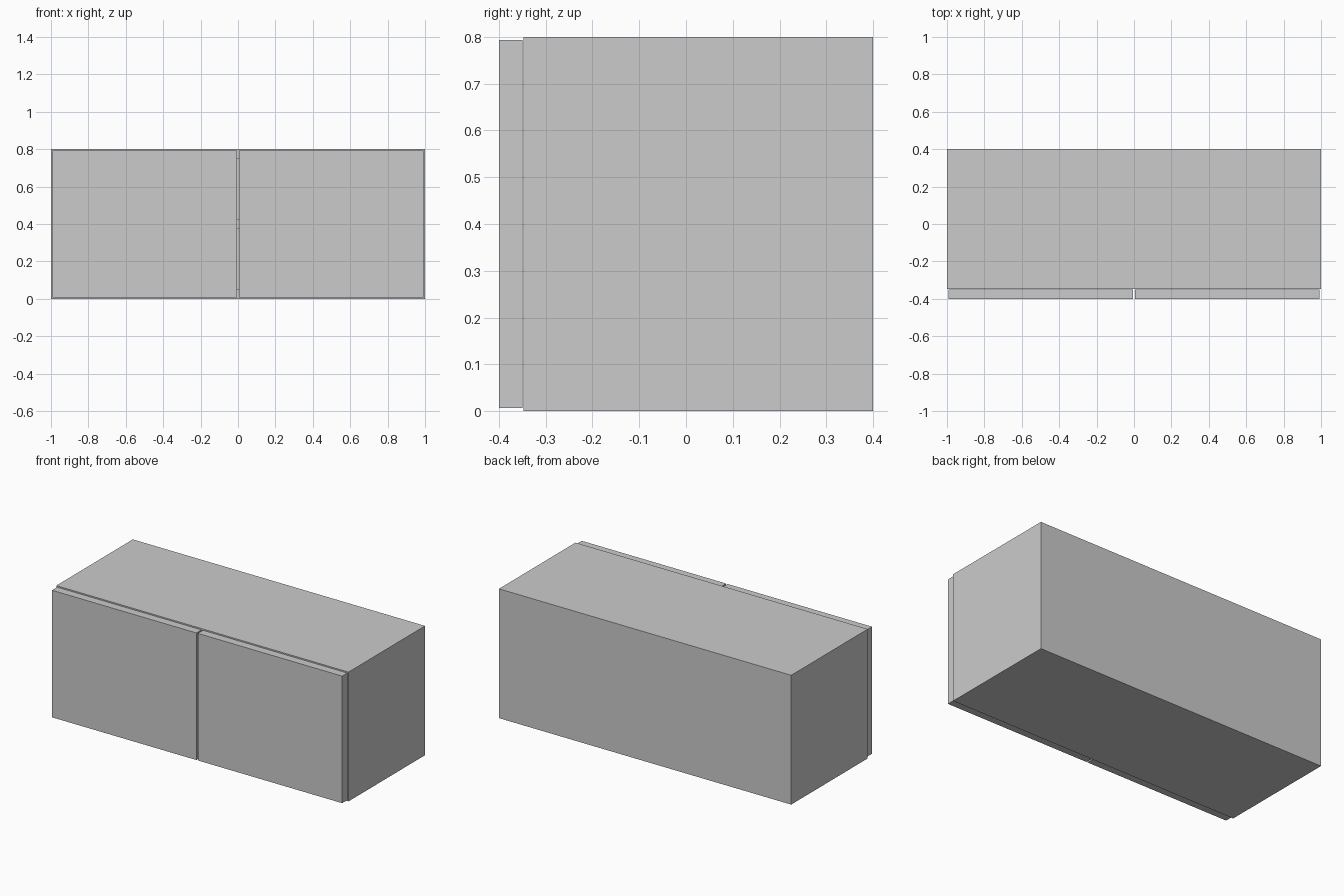
import bpy

if "Cube" in bpy.data.objects:
    bpy.data.objects.remove(bpy.data.objects["Cube"])

T = 0.05                     # board thickness
FRONT, BACK = -0.348, 0.4    # carcass depth range


def board(name, x, y, z):
    """Box spanning the given (min, max) ranges."""
    spans = (x, y, z)
    bpy.ops.mesh.primitive_cube_add(size=1, location=[(a + b) / 2 for a, b in spans])
    ob = bpy.context.object
    ob.name = name
    ob.scale = [b - a for a, b in spans]
    bpy.ops.object.transform_apply(location=False, rotation=False, scale=True)
    return ob


# Side panels and doors, mirrored left and right
for side, s in (("left", -1), ("right", 1)):
    board(side + "_side_panel", sorted((s, s * (1 - T))), (FRONT, BACK), (0, 0.8))
    board(side + "_door", sorted((s * 0.005, s * 0.993)), (-0.4, -0.35), (0.007, 0.793))

# Top, bottom and back between the sides
inner = (-1 + T, 1 - T)
board("bottom_panel", inner, (FRONT, BACK), (0, T))
board("top_panel", inner, (FRONT, BACK), (0.8 - T, 0.8))
board("back_panel", inner, (BACK - T, BACK), (T, 0.8 - T))

# Inner shelf, seen through the gap between the doors
board("shelf", inner, (FRONT, BACK - T), (0.375, 0.425))
